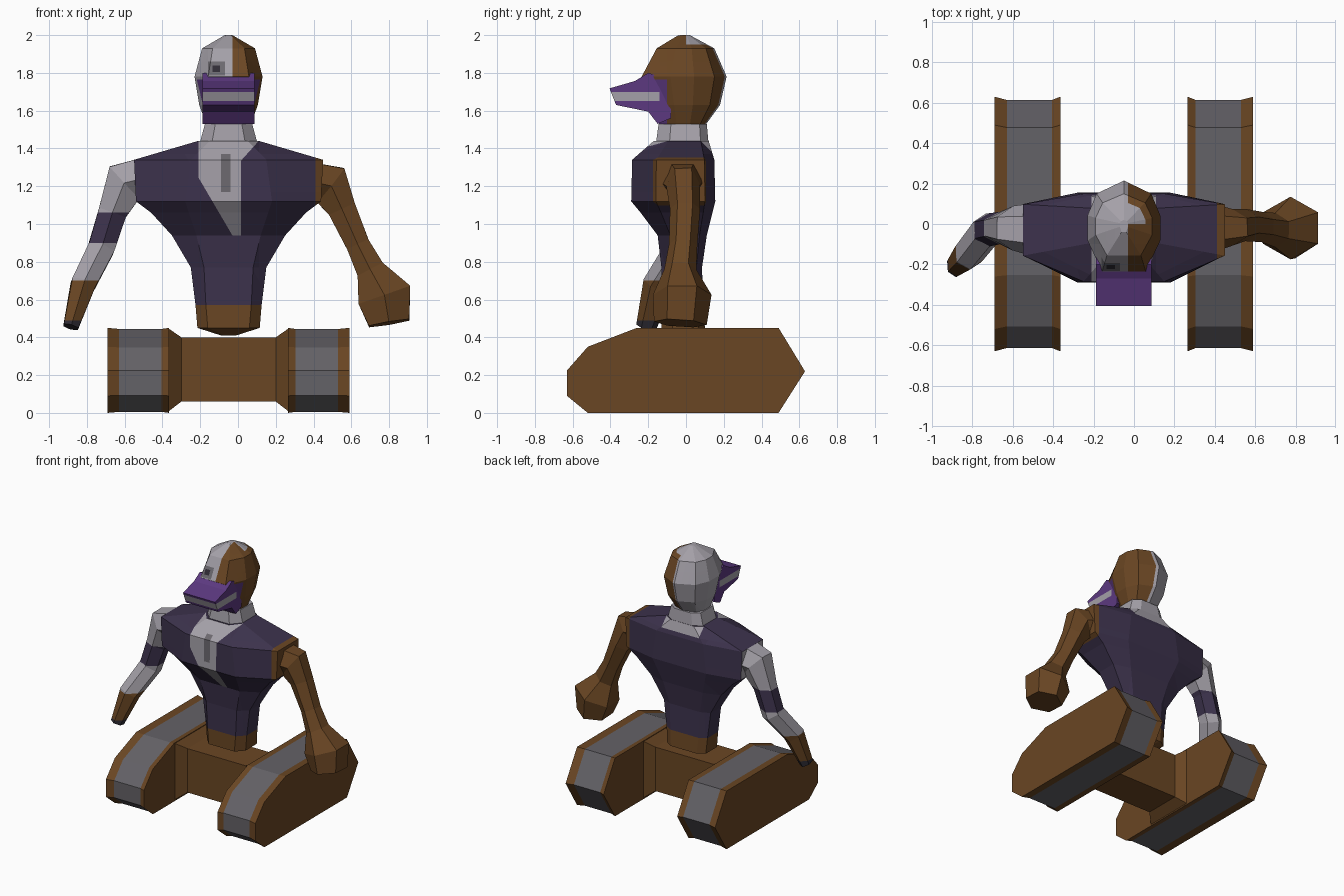
import bpy, bmesh
from mathutils import Vector

if "Cube" in bpy.data.objects:
    bpy.data.objects.remove(bpy.data.objects["Cube"])

C = -0.05  # centre line of the body


def srgb(r, g, b):
    return [((c / 255 + 0.055) / 1.055) ** 2.4 for c in (r, g, b)] + [1]


PALETTE = {
    "brown": srgb(106, 70, 35), "dark purple": srgb(60, 50, 76),
    "pale grey": srgb(164, 160, 168), "tread grey": srgb(100, 98, 103),
    "violet": srgb(92, 57, 128), "shadow grey": srgb(108, 105, 111),
    "charcoal": srgb(48, 45, 54)}
MATS = []
for mat_name, col in PALETTE.items():
    m = bpy.data.materials.new(mat_name)
    m.diffuse_color = col
    m.use_nodes = True
    m.node_tree.nodes["Principled BSDF"].inputs["Base Color"].default_value = m.diffuse_color
    MATS.append(m)
BROWN, PURPLE, PALE, TREAD, VIOLET, GREY, CHARCOAL = range(7)


def loft(name, rings, rule, cuts=()):
    """Skin closed rings, cut along colour borders, colour faces by rule(centre, normal)."""
    bm = bmesh.new()
    vr = [[bm.verts.new(p) for p in r] for r in rings]
    for a, b in zip(vr, vr[1:]):
        for i in range(len(a)):
            j = (i + 1) % len(a)
            bm.faces.new((a[i], a[j], b[j], b[i]))
    bm.faces.new(vr[0])
    bm.faces.new(vr[-1])
    bmesh.ops.recalc_face_normals(bm, faces=bm.faces)
    for co, no in cuts:
        bmesh.ops.bisect_plane(bm, geom=bm.verts[:] + bm.edges[:] + bm.faces[:],
                               dist=1e-5, plane_co=co, plane_no=no)
    bm.normal_update()
    for f in bm.faces:
        f.material_index = rule(f.calc_center_median(), f.normal)
    me = bpy.data.meshes.new(name)
    bm.to_mesh(me)
    bm.free()
    for m in MATS:
        me.materials.append(m)
    ob = bpy.data.objects.new(name, me)
    bpy.context.collection.objects.link(ob)
    return ob


def at_x(v): return ((v, 0, 0), (1, 0, 0))
def at_y(v): return ((0, v, 0), (0, 1, 0))
def at_z(v): return ((0, 0, v), (0, 0, 1))


def octagon(z, w, inner, front, back):
    half = [(inner, front), (w, front * 0.55), (w, back * 0.65), (inner, back)]
    return [(C + x, y, z) for x, y in half] + [(C - x, y, z) for x, y in reversed(half)]


def limb_rings(path, n=6):
    """Rings square to a path of (x, y, z, half width, half depth)."""
    pts = [Vector(p[:3]) for p in path]
    rings = []
    for i, p in enumerate(path):
        t = (pts[min(i + 1, len(pts) - 1)] - pts[max(i - 1, 0)]).normalized()
        u = Vector((0, 1, 0)).cross(t).normalized()
        v = t.cross(u)
        prof = [(1, .5), (0, 1), (-1, .5), (-1, -.5), (0, -1), (1, -.5)]
        rings.append([pts[i] + u * (a * p[3]) + v * (b * p[4]) for a, b in prof])
    return rings


# Tracks: side profile lofted across x with a slightly sunken tread
track = [(-.63, .225), (-.63, .09), (-.52, 0), (.49, 0), (.63, .22),
         (.49, .45), (-.26, .45), (-.52, .35)]
for side, name in ((-1, "left_track"), (1, "right_track")):
    steps = ((.315, 1), (.355, .975), (.58, .975), (.64, 1))
    rings = [[(C + side * x, y * s, .225 + (z - .225) * s) for y, z in track]
             for x, s in steps]
    loft(name, rings, lambda c, n, s=side: TREAD if abs(n.x) < .1 and .355 < s * (c.x - C) < .58 else BROWN)

# Axle block with flared ends
rings = []
for x, y0, y1, z0, z1 in ((-.365, -.25, .14, .01, .445), (-.30, -.19, .09, .06, .40),
                          (.20, -.19, .09, .06, .40), (.265, -.25, .14, .01, .445)):
    rings.append([(x, y0, z0), (x, y1, z0), (x, y1, z1), (x, y0, z1)])
loft("axle_block", rings, lambda c, n: BROWN)

# Torso with pale shirt wedge, collar and brown base
left_edge = Vector((.29, 0, .17))


def torso_rule(c, n):
    if c.z < .57 or c.x > .41:
        return BROWN
    if c.x < -.53:
        return PALE
    if c.y > 0 and c.z > 1.37 and abs(c.x - C) < .16:
        return PALE
    on_left = c.x > -.21 and left_edge.dot(c - Vector((-.03, 0, .94))) > 0
    on_right = c.x < .015 or c.x < .02 + (c.z - 1.34) * .9
    if c.y < -.05 and c.z > .94 and on_left and on_right:
        return GREY if -.09 < c.x < -.04 and 1.17 < c.z < 1.37 else PALE
    return PURPLE


torso = [(.41, .04, .02, -.04, .03), (.45, .165, .11, -.13, .10), (.57, .175, .12, -.13, .09),
         (.77, .20, .13, -.13, .085), (.94, .30, .17, -.15, .11), (1.06, .41, .21, -.24, .14),
         (1.12, .49, .23, -.29, .155), (1.34, .50, .20, -.285, .15), (1.44, .16, .10, -.17, .12)]
loft("torso", [octagon(*r) for r in torso], torso_rule,
     [at_x(-.21), at_x(.11), at_x(.015), at_x(.41), at_x(-.09), at_x(-.04), at_z(1.37), at_z(1.17),
      ((-.03, 0, .94), left_edge), ((.02, 0, 1.34), (1, 0, -.9))])

# Neck
loft("neck", [octagon(1.42, .155, .09, -.16, .12), octagon(1.53, .125, .07, -.145, .11)],
     lambda c, n: PALE)


# Head: half pale, half brown, with an eye patch on the pale side
def head_rule(c, n):
    if c.y < -.1 and c.z < 1.765:
        return PALE if 1.65 < c.z < 1.715 and c.y < -.14 else VIOLET
    if c.y < -.1 and -.16 < c.x < -.07 and 1.785 < c.z < 1.86:
        return CHARCOAL if -.135 < c.x < -.095 and 1.805 < c.z < 1.84 else GREY
    return PALE if c.x < -.03 or (c.z > 1.95 and c.y > 0) else BROWN


rings = []
for z, w, f, b in ((1.52, .115, -.14, .10), (1.63, .155, -.18, .18), (1.78, .18, -.235, .215),
                   (1.93, .14, -.155, .15), (2.0, .02, -.04, .02)):
    half = [(.6 * w, f), (w, .35 * f), (w, .2 * b), (.75 * w, .7 * b)]
    rings.append([(C + x, y, z) for x, y in half] + [(C, b, z)] +
                 [(C - x, y, z) for x, y in reversed(half)])
loft("head", rings, head_rule,
     [at_x(v) for v in (-.03, -.16, -.135, -.095, -.07)] + [at_y(-.1), at_y(-.14), at_y(0)] +
     [at_z(v) for v in (1.65, 1.715, 1.765, 1.785, 1.805, 1.84, 1.86, 1.95)])

# Snout with a row of teeth around the front and sides
snout = [(-.20, 1.80), (-.27, 1.757), (-.405, 1.718), (-.37, 1.63), (-.2, 1.595),
         (-.15, 1.53), (-.08, 1.56), (-.08, 1.76)]
loft("snout", [[(C + s * .137, y, z) for y, z in snout] for s in (-1, 1)],
     lambda c, n: PALE if 1.65 < c.z < 1.70 and c.y < -.14 and n.z < .5 else VIOLET,
     [at_z(1.65), at_z(1.70), at_y(-.14)])


# Left arm: pale sleeve, purple band, brown hand
def left_arm_rule(c, n):
    if c.z < .49:
        return CHARCOAL
    if c.z < .70:
        return BROWN
    return PURPLE if .90 < c.z < 1.06 or c.x > -.53 else PALE


loft("left_arm", limb_rings([
    (-.46, -.03, 1.25, .11, .14), (-.60, -.02, 1.22, .115, .11), (-.665, -.02, 1.06, .075, .08),
    (-.725, -.03, .87, .07, .085), (-.82, -.15, .68, .065, .08), (-.885, -.21, .455, .04, .055)]),
    left_arm_rule, [at_z(.49), at_z(.70), at_z(.90), at_z(1.06), at_x(-.53)])

# Right arm: brown with a heavy fist
loft("right_arm", limb_rings([
    (.36, -.02, 1.23, .10, .13), (.49, -.015, 1.205, .115, .09), (.55, -.005, 1.08, .075, .08),
    (.635, -.015, .89, .062, .075), (.70, -.03, .76, .075, .085), (.775, -.02, .625, .145, .155),
    (.80, -.03, .475, .108, .14)]),
    lambda c, n: PURPLE if c.x < .41 else BROWN, [at_x(.41)])
